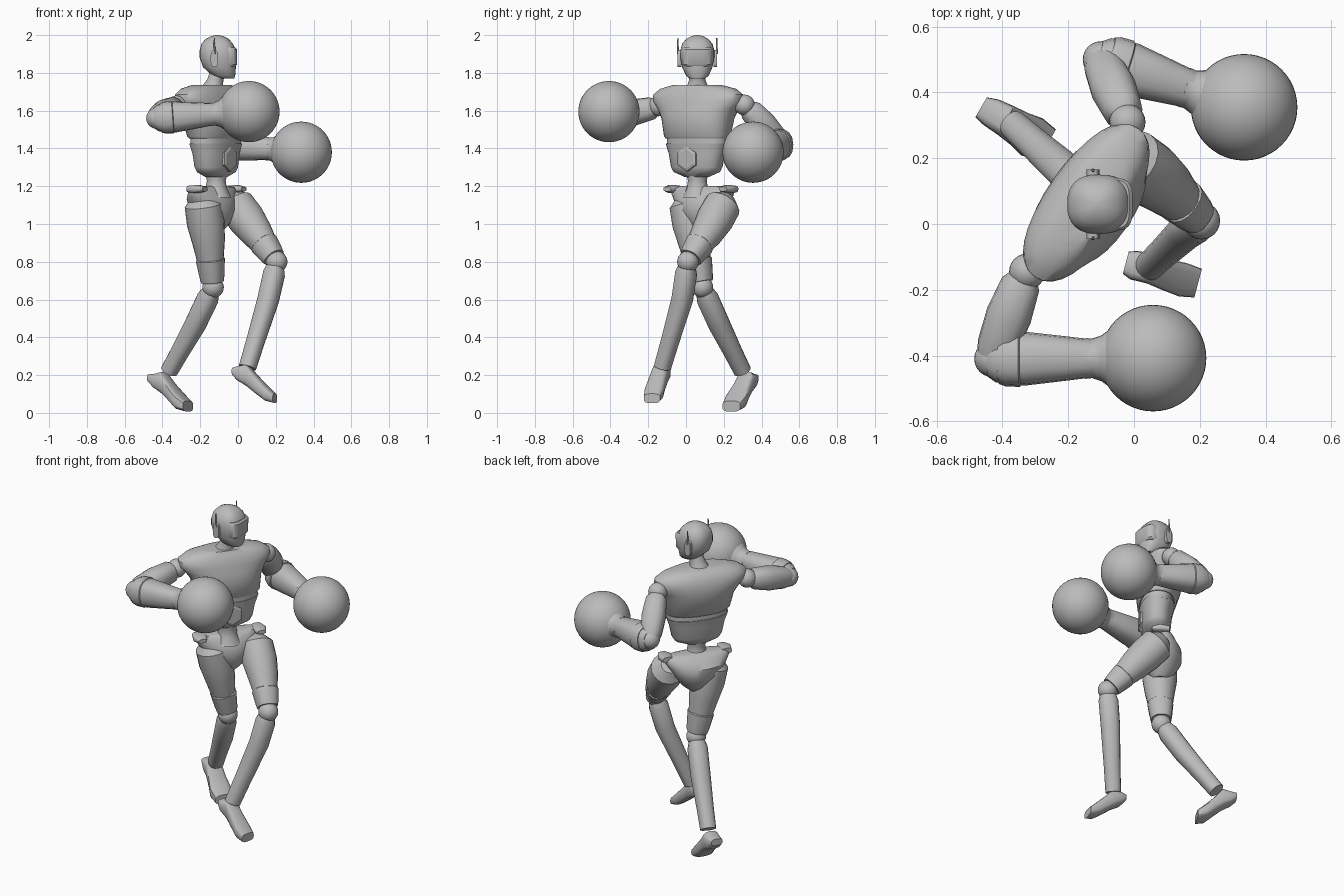
import bpy, bmesh, math
from mathutils import Vector

cube = bpy.data.objects.get("Cube")
if cube:
    bpy.data.objects.remove(cube)

grey = bpy.data.materials.new("plain grey")
grey.use_nodes = True
COLOUR = (0.5, 0.5, 0.5, 1)
grey.diffuse_color = COLOUR
grey.node_tree.nodes["Principled BSDF"].inputs["Base Color"].default_value = COLOUR

UP = Vector((0, 0, 1))
FORWARD = Vector((0.82, -0.57, 0)).normalized()   # direction the body faces
LATERAL = UP.cross(FORWARD)                       # the body's own left


def finish(name, bm, angle=40):
    bmesh.ops.recalc_face_normals(bm, faces=bm.faces)
    mesh = bpy.data.meshes.new(name)
    bm.to_mesh(mesh)
    bm.free()
    mesh.materials.append(grey)
    obj = bpy.data.objects.new(name, mesh)
    bpy.context.collection.objects.link(obj)
    bpy.ops.object.select_all(action='DESELECT')
    obj.select_set(True)
    bpy.context.view_layer.objects.active = obj
    bpy.ops.object.shade_smooth_by_angle(angle=math.radians(angle))
    return obj


def loft(name, sections, axis=None, side=UP, power=2, n=24, angle=40):
    """Skin superellipse rings; section = centre, half width along side, other half width."""
    rows = [(Vector(c), a, b) for c, a, b in sections]
    axis = (axis or rows[-1][0] - rows[0][0]).normalized()
    side = (side - axis * side.dot(axis)).normalized()
    other = axis.cross(side)
    bm = bmesh.new()
    rings = []
    for c, a, b in rows:
        ring = []
        for i in range(n):
            t = math.tau * i / n
            cs, sn = math.cos(t), math.sin(t)
            u = math.copysign(abs(cs) ** (2 / power), cs)
            v = math.copysign(abs(sn) ** (2 / power), sn)
            ring.append(bm.verts.new(c + side * a * u + other * b * v))
        rings.append(ring)
    for r, s in zip(rings, rings[1:]):
        for i in range(n):
            j = (i + 1) % n
            bm.faces.new((r[i], r[j], s[j], s[i]))
    bm.faces.new(rings[0])
    bm.faces.new(rings[-1])
    return finish(name, bm, angle)


def limb(name, start, end, profile, **kw):
    """Straight tapered limb; profile = (fraction along, radius)."""
    a, b = Vector(start), Vector(end)
    return loft(name, [(a.lerp(b, t), r, r) for t, r in profile], **kw)


def ball(name, centre, radius, segs=24):
    bm = bmesh.new()
    bmesh.ops.create_uvsphere(bm, u_segments=segs, v_segments=segs // 2, radius=radius)
    bmesh.ops.translate(bm, verts=bm.verts, vec=Vector(centre))
    return finish(name, bm)


def stack(name, rows, **kw):
    """Horizontal rings; row = x, y, z, half width, half depth."""
    return loft(name, [((x, y, z), a, b) for x, y, z, a, b in rows], axis=UP, **kw)


# Head, visor and ear pods face +x
X, Y = Vector((1, 0, 0)), Vector((0, 1, 0))
HEAD_Y = 0.06
stack("head", [(x, HEAD_Y, z, a, b) for x, z, a, b in (
    (-.06, 1.77, .04, .04), (-.075, 1.785, .06, .06), (-.098, 1.83, .087, .08),
    (-.105, 1.88, .098, .09), (-.107, 1.92, .096, .09), (-.11, 1.955, .083, .08),
    (-.11, 1.98, .06, .058), (-.11, 1.995, .03, .03), (-.11, 2.0, .008, .008))],
    side=X, power=2.5, n=32)
stack("visor", [(-.07, HEAD_Y, z, a, b) for z, a, b in (
    (1.835, .058, .07), (1.845, .066, .078), (1.925, .066, .08), (1.935, .056, .074))],
    side=X, power=3.5, n=32)
for side_name, s in (("left", 1), ("right", -1)):
    y = HEAD_Y + s * 0.085
    loft(side_name + "_ear_pod", [((-.125, y, 1.875), .045, .02),
         ((-.125, y + s * .02, 1.875), .045, .02)], side=UP, power=3)
    limb(side_name + "_antenna", (-.125, y + s * .018, 1.9), (-.125, y + s * .018, 1.985),
         ((0, .006), (1, .003)), side=X, n=8)

# Neck and torso
loft("neck", [((-.14, .06, 1.69), .075, .075), ((-.135, .06, 1.73), .055, .055),
              ((-.12, .06, 1.765), .043, .043), ((-.1, .06, 1.82), .045, .045)], axis=UP, side=X)
stack("chest", [(-.118, .06, 1.452, .185, .1), (-.12, .06, 1.465, .195, .11),
      (-.13, .063, 1.56, .21, .13), (-.14, .065, 1.61, .24, .128),
      (-.145, .065, 1.65, .275, .12), (-.145, .065, 1.685, .275, .11),
      (-.145, .065, 1.715, .235, .09), (-.14, .06, 1.735, .15, .07)],
      side=LATERAL, power=2.3, n=32)
stack("midriff_band", [(-.118, .06, z, .18, .096) for z in (1.41, 1.46)],
      side=LATERAL, power=2.3, n=32)
stack("abdomen", [(-.115, .057, 1.25, .07, .05), (-.115, .057, 1.275, .135, .075),
      (-.115, .057, 1.30, .15, .085), (-.116, .058, 1.37, .165, .09),
      (-.118, .06, 1.425, .185, .1)], side=LATERAL, power=2.3, n=32)
belly = Vector((-.115, .055, 1.345))
loft("belly_plate", [(belly + FORWARD * d, r, r) for d, r in ((.06, .068), (.092, .066), (.097, .052))],
     side=UP, n=6, angle=20)
stack("waist", [(-.115, .06, z, r, r) for z, r in ((1.27, .06), (1.23, .05), (1.19, .056), (1.14, .08))],
      side=LATERAL)

# Pelvis with flared hip crests
stack("pelvis", [(-.12, .09, .96, .03, .04), (-.125, .09, 1.0, .08, .08),
      (-.135, .09, 1.07, .14, .11), (-.14, .09, 1.13, .175, .105),
      (-.135, .088, 1.17, .2, .075), (-.13, .085, 1.195, .2, .05), (-.13, .085, 1.2, .15, .04)],
      side=LATERAL, n=32)
for side_name, s in (("left", 1), ("right", -1)):
    crest = Vector((-.125, .085, 1.185)) + LATERAL * s * .18
    loft(side_name + "_hip_crest", [(crest - FORWARD * .035, .018, .03), (crest + FORWARD * .02, .022, .042),
         (crest + FORWARD * .065, .012, .025)], axis=FORWARD, power=3, n=16)


# Arms with round gloves
def arm(tag, shoulder, upper, elbow, glove):
    ball(tag + "_shoulder", shoulder, .055)
    limb(tag + "_upper_arm", upper, elbow,
         ((-.06, .04), (.05, .06), (.45, .07), (.85, .062), (1, .05)), power=2.4, n=16)
    ball(tag + "_elbow", elbow, .056)
    limb(tag + "_forearm", elbow, glove,
         ((-.03, .055), (.02, .072), (.2, .082), (.45, .068), (.62, .058)), power=2.4, n=16)
    limb(tag + "_forearm_guard", elbow, glove, ((.04, .077), (.08, .084), (.17, .086), (.18, .08)),
         power=2.4, n=16)
    limb(tag + "_glove_cuff", elbow, glove, ((.58, .062), (.62, .06), (.68, .07), (.76, .1)))
    ball(tag + "_glove", glove, .162, 48)


arm("left", (-.02, .31, 1.63), (-.03, .335, 1.61), (-.1, .50, 1.425), (.335, .355, 1.38))
arm("right", (-.325, -.145, 1.625), (-.34, -.17, 1.615), (-.43, -.41, 1.56), (.058, -.408, 1.595))


# Legs
def leg(tag, hip, mid, knee, calf, ankle):
    hip, mid, knee, calf, ankle = map(Vector, (hip, mid, knee, calf, ankle))
    end = knee + (mid - knee).normalized() * .035
    loft(tag + "_thigh", [(hip + (hip - mid) * .25, .05, .05), (hip, .098, .098), (hip.lerp(mid, .5), .1, .1),
         (mid, .086, .086), (mid.lerp(end, .5), .069, .069), (end, .055, .055)], side=FORWARD, n=20)
    loft(tag + "_knee_guard", [(mid.lerp(end, t), r, r) for t, r in
         ((.42, .068), (.45, .074), (.9, .063), (1.03, .058))], side=FORWARD, power=2.4, n=16)
    ball(tag + "_knee", knee, .057)
    loft(tag + "_shin", [(knee.lerp(calf, .12), .045, .045), (knee.lerp(calf, .3), .057, .057),
         (calf, .056, .056), (calf.lerp(ankle, .6), .048, .048), (ankle, .045, .045)],
         side=FORWARD, power=2.3, n=16)


def foot(tag, rows, heading):
    heading = Vector(heading).normalized()
    stacked = [((x, y, z), w, h) for x, y, z, w, h in rows]
    loft(tag + "_foot", stacked, axis=heading, side=UP.cross(heading), power=3.2, n=16, angle=35)


leg("left", (-.01, .195, 1.1), (.1, .11, .95), (.205, .01, .80), (.16, -.02, .6), (.05, -.125, .24))
foot("left", ((-.025, -.118, .22, .035, .02), (.0, -.125, .21, .045, .038), (.05, -.137, .2, .045, .06),
     (.1, -.155, .15, .048, .05), (.15, -.17, .105, .052, .042), (.195, -.18, .077, .045, .025)),
     (.95, -.25, 0))
leg("right", (-.185, .01, 1.1), (-.155, .045, .9), (-.132, .087, .665), (-.225, .175, .47), (-.365, .30, .22))
foot("right", ((-.465, .355, .185, .035, .02), (-.435, .34, .17, .045, .038), (-.39, .315, .16, .05, .06),
     (-.35, .29, .11, .055, .05), (-.31, .265, .065, .065, .045), (-.265, .24, .035, .055, .028)),
     (.86, -.5, 0))
